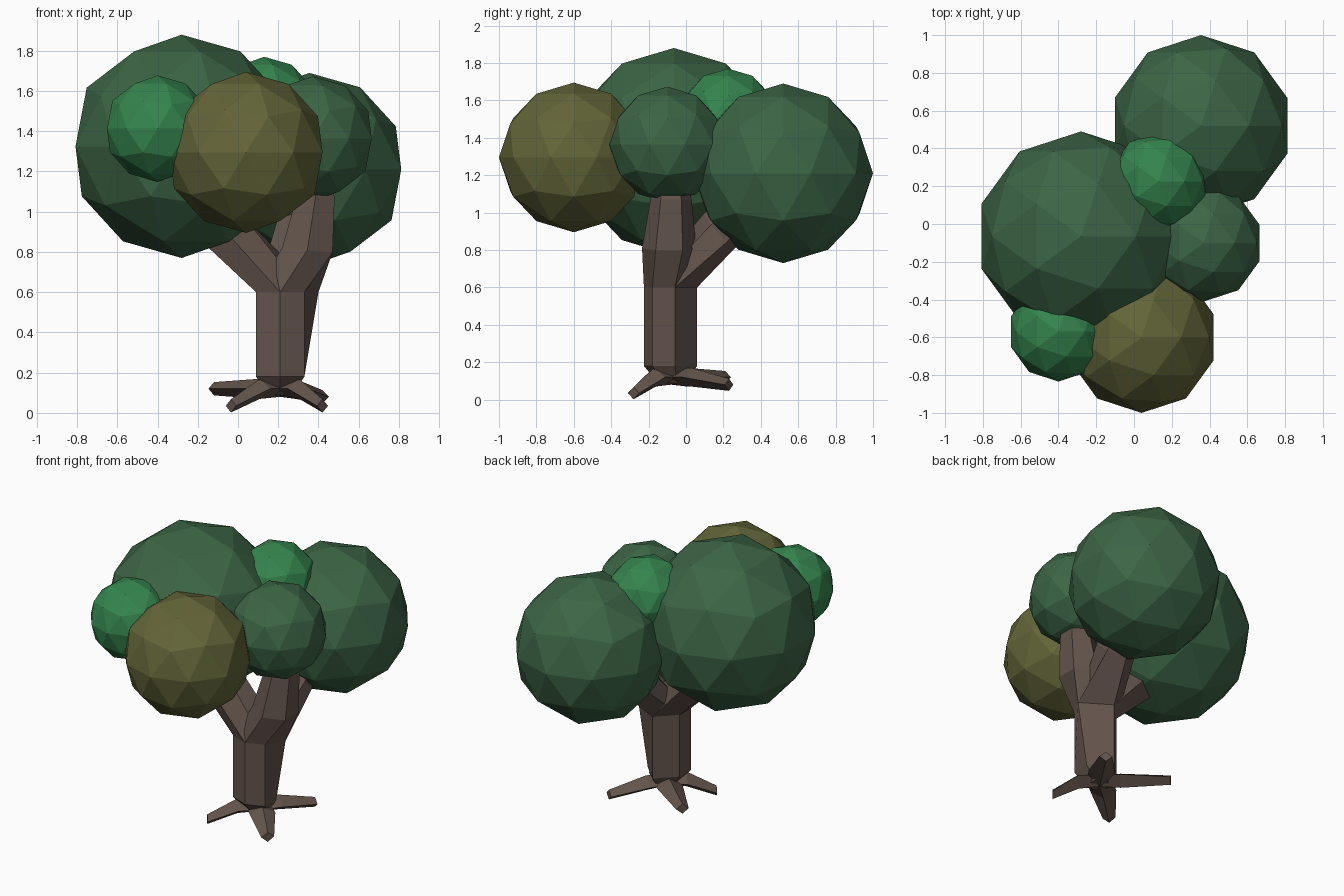
import bpy, bmesh, math
from mathutils import Vector

if "Cube" in bpy.data.objects:
    bpy.data.objects.remove(bpy.data.objects["Cube"])


def material(name, rgb):
    m = bpy.data.materials.new(name)
    m.diffuse_color = (*rgb, 1)
    m.use_nodes = True
    m.node_tree.nodes["Principled BSDF"].inputs["Base Color"].default_value = m.diffuse_color
    return m


green = material("leaf_green", (0.045, 0.13, 0.06))
bright = material("leaf_bright", (0.035, 0.23, 0.075))
olive = material("leaf_olive", (0.125, 0.13, 0.04))
bark = material("bark", (0.125, 0.088, 0.072))


def ring(center, direction, r, n=6):
    """Polygon of n points facing along direction, first point towards -y."""
    rot = Vector((0, 0, 1)).rotation_difference(Vector(direction))
    pts = []
    for i in range(n):
        a = -math.pi / 2 + 2 * math.pi * i / n
        pts.append(Vector(center) + rot @ Vector((r * math.cos(a), r * math.sin(a), 0)))
    return pts


def loft(name, rings, mat):
    """Skin a list of rings and cap both ends."""
    bm = bmesh.new()
    rows = [[bm.verts.new(p) for p in r] for r in rings]
    n = len(rows[0])
    for a, b in zip(rows, rows[1:]):
        for i in range(n):
            j = (i + 1) % n
            bm.faces.new((a[i], a[j], b[j], b[i]))
    bm.faces.new(rows[0][::-1])
    bm.faces.new(rows[-1])
    bmesh.ops.recalc_face_normals(bm, faces=bm.faces)
    me = bpy.data.meshes.new(name)
    bm.to_mesh(me)
    bm.free()
    me.materials.append(mat)
    ob = bpy.data.objects.new(name, me)
    bpy.context.collection.objects.link(ob)
    return ob


# leaf clumps: faceted spheres
clumps = [
    ("leaf_clump_left", (-0.28, -0.065, 1.325), 0.555, green),
    ("leaf_clump_back", (0.355, 0.52, 1.21), 0.48, green),
    ("leaf_clump_front", (0.04, -0.6, 1.295), 0.40, olive),
    ("leaf_clump_right", (0.37, -0.1, 1.363), 0.31, green),
    ("leaf_clump_small_front", (-0.40, -0.57, 1.413), 0.264, bright),
    ("leaf_clump_small_top", (0.13, 0.225, 1.51), 0.26, bright),
]
for name, loc, r, mat in clumps:
    bpy.ops.mesh.primitive_ico_sphere_add(subdivisions=2, radius=r, location=loc)
    bpy.context.object.name = name
    bpy.context.object.data.materials.append(mat)

# six-sided trunk, its right side leaning outwards
section = [(0.21, -0.225), (0.33, -0.18), (0.33, -0.06),
           (0.21, 0.06), (0.09, -0.06), (0.09, -0.18)]
low = [Vector((x, y, 0.18)) for x, y in section]
top = [Vector((x, y, 0.6)) for x, y in section]
top[2].x = 0.40
foot = ring((0.21, -0.08, 0.09), (0, 0, 1), 0.07)
loft("trunk", [foot, low, top], bark)

# branches grow out of the trunk top into the leaf clumps
loft("branch_right", [top, ring((0.345, -0.09, 0.81), (0.1, 0, 1), 0.145),
                      ring((0.385, -0.08, 1.07), (0, 0, 1), 0.11),
                      ring((0.38, -0.09, 1.25), (0, 0, 1), 0.07)], bark)
loft("branch_left", [top, ring((-0.06, -0.085, 0.90), (-0.7, 0, 0.7), 0.135),
                     ring((-0.2, -0.07, 1.1), (-0.5, 0, 0.8), 0.08)], bark)
loft("branch_back", [top, ring((0.30, 0.185, 0.91), (0.2, 0.7, 0.7), 0.125),
                     ring((0.33, 0.38, 1.1), (0.1, 0.7, 0.7), 0.07)], bark)

# four roots with a ridge on top, spreading from under the trunk
tips = {
    "root_front_left": (-0.035, -0.28, 0.035),
    "root_front_right": (0.42, -0.28, 0.035),
    "root_back_left": (-0.12, 0.21, 0.12),
    "root_back_right": (0.42, 0.23, 0.08),
}
hub = Vector((0.21, -0.08, 0.12))
for name, tip in tips.items():
    tip = Vector(tip)
    out = (tip - hub).xy.normalized()
    side = Vector((-out.y, out.x, 0))
    up = Vector((0, 0, 1))
    rings = []
    for c, w, h in ((hub, 0.08, 0.04), (hub + Vector((out.x, out.y, 0)) * 0.13, 0.08, 0.05),
                    (tip, 0.04, 0.033)):
        rings.append([c + up * h, c + side * w, c - up * h, c - side * w])
    loft(name, rings, bark)
